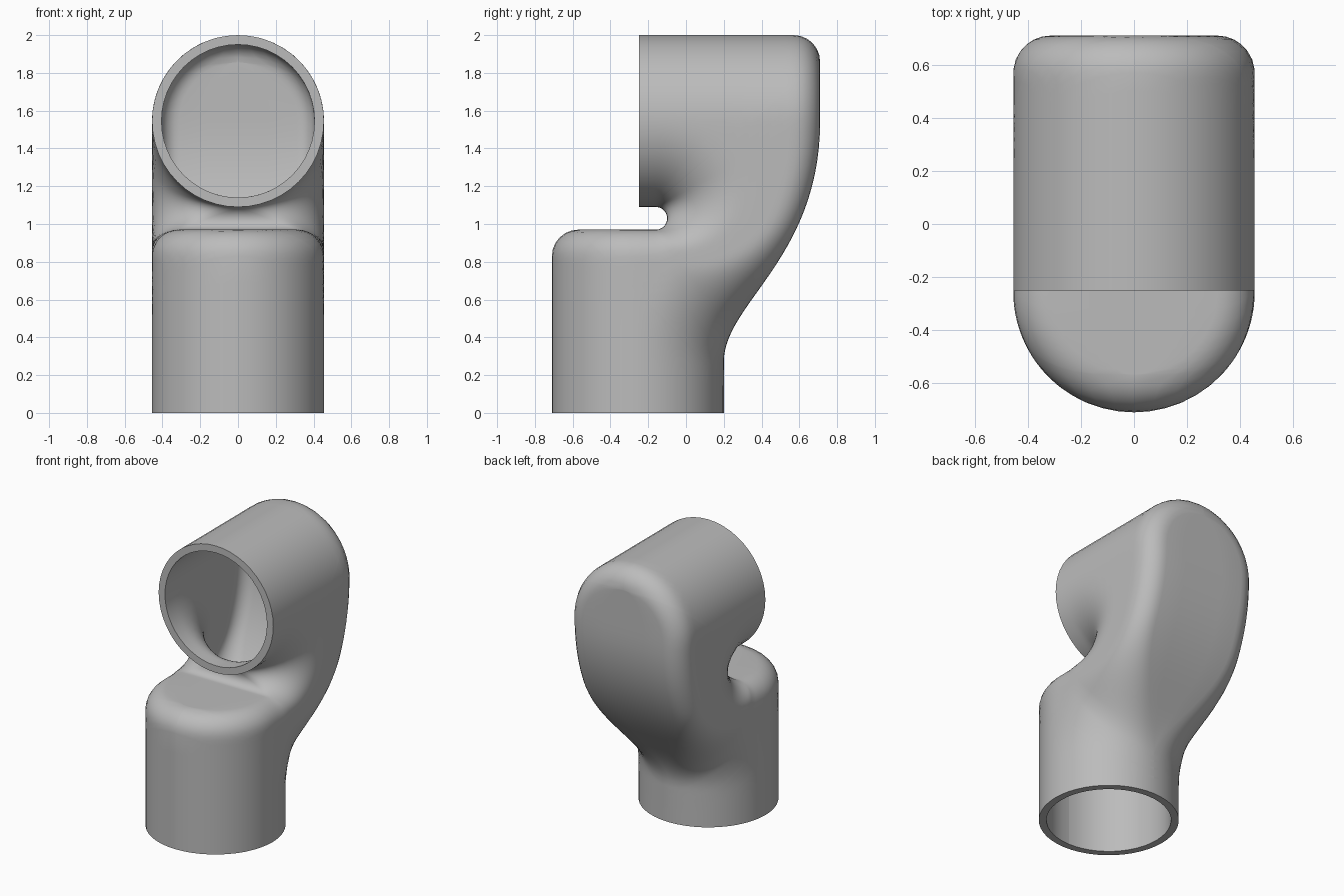
import bpy, bmesh
from math import sin, cos, pi, sqrt
from mathutils import Vector
from mathutils.geometry import interpolate_bezier, intersect_point_line

cube = bpy.data.objects.get("Cube")
if cube:
    bpy.data.objects.remove(cube)

R, EDGE, WALL = 0.455, 0.14, 0.05      # pipe radius, cap rounding, wall
AXIS_Y, AXIS_Z = -0.255, 1.545         # lower pipe and upper pipe axes
CAP_Z, CAP_Y = 0.97, 0.71              # closed ends of the two pipes
FLAT = R - EDGE
LOW, TOP, MOUTH = AXIS_Z - R, AXIS_Z + R, -0.25
NOTCH = Vector((-0.16, (CAP_Z + LOW) / 2))
NOTCH_R = (LOW - CAP_Z) / 2


def steps(n):
    return [i / n for i in range(1, n + 1)]


def line(a, b, n):
    return [Vector(a).lerp(Vector(b), t) for t in steps(n)]


def arc(centre, r, start, end, n):
    angles = [start + (end - start) * t for t in steps(n)]
    return [Vector((centre[0] + r * cos(a), centre[1] + r * sin(a))) for a in angles]


def smooth(t):
    t = min(max(t, 0), 1)
    return t * t * (3 - 2 * t)


# Side profile: matching front and back points, written as (y, z)
bend = interpolate_bezier(Vector((0.2, 0.27)), Vector((0.2, 0.58)),
                          Vector((CAP_Y, 0.82)), Vector((CAP_Y, AXIS_Z)), 29)
bend = [Vector(p[:2]) for p in bend]
notch = arc(NOTCH, NOTCH_R, -pi / 2, pi / 2, 24)

front = [Vector((AXIS_Y - R, 0))]
front += line(front[-1], (AXIS_Y - R, CAP_Z - EDGE), 6)
front += arc((AXIS_Y - FLAT, CAP_Z - EDGE), EDGE, pi, pi / 2, 6)
front += [Vector((AXIS_Y - FLAT * cos(t * pi / 2), CAP_Z)) for t in steps(8)]
front += line(front[-1], (NOTCH.x, CAP_Z), 4)
front += notch
front += line(front[-1], (MOUTH, LOW), 26)

back = [Vector((0.2, 0))]
back += line(back[-1], bend[0], 20)
back += bend[1:]
back += [Vector((CAP_Y, AXIS_Z + FLAT * sin(t * pi / 2))) for t in steps(8)]
back += arc((CAP_Y - EDGE, TOP - EDGE), EDGE, 0, pi / 2, 6)
back += line(back[-1], (MOUTH, TOP), 12)

# Edges that the sides of the body round over to
front_edge = [Vector((AXIS_Y - R, CAP_Z)), Vector((NOTCH.x, CAP_Z))] + notch + [front[-1]]
back_edge = [back[0]] + bend + [Vector((CAP_Y, TOP))]


def distance(p, path):
    best = 9
    for a, b in zip(path, path[1:]):
        t = intersect_point_line(p, a, b)[1]
        best = min(best, (p - a.lerp(b, min(max(t, 0), 1))).length)
    return best


def rounded(d, r):
    return R - r + sqrt(max(r * r - max(r - d, 0) ** 2, 0))


def round_pipe(w, off_axis):
    return sqrt(max(w * w - max(off_axis, 0) ** 2, 0))


def half_width(p, r_front, r_back):
    a = round_pipe(rounded(distance(p, front_edge), r_front), AXIS_Y - p.x)
    b = round_pipe(rounded(distance(p, back_edge), r_back), p.y - AXIS_Z)
    return min(a, b)


def make_ring(i, across=4, along=24):
    f, b = front[i], back[i]
    r_front = EDGE + FLAT * smooth((i - 24) / 24)
    r_back = R - FLAT * smooth((i - 20) / 20)
    side = []
    for k in range(along + 1):
        p = f.lerp(b, (1 - cos(pi * k / along)) / 2)
        side.append(Vector((half_width(p, r_front, r_back), p.x, p.y)))
    flip = [Vector((-v.x, v.y, v.z)) for v in side]
    ring = [flip[0].lerp(side[0], k / across) for k in range(across)]
    ring += side[:-1]
    ring += [side[-1].lerp(flip[-1], k / across) for k in range(across)]
    return ring + flip[:0:-1]


# Pipe body: rings lofted from the bottom opening to the front opening
bm = bmesh.new()
rings = [[bm.verts.new(v) for v in make_ring(i)] for i in range(len(front))]
for low, high in zip(rings, rings[1:]):
    for j in range(len(low)):
        k = (j + 1) % len(low)
        bm.faces.new((low[j], low[k], high[k], high[j]))
bmesh.ops.remove_doubles(bm, verts=bm.verts, dist=0.0001)
mesh = bpy.data.meshes.new("vent_pipe")
bm.to_mesh(mesh)
bm.free()
pipe = bpy.data.objects.new("vent_pipe", mesh)
bpy.context.collection.objects.link(pipe)

# Grey paint
grey = bpy.data.materials.new("plain_grey")
grey.use_nodes = True
grey.diffuse_color = (0.5, 0.5, 0.5, 1)
grey.node_tree.nodes["Principled BSDF"].inputs["Base Color"].default_value = grey.diffuse_color
mesh.materials.append(grey)

# Wall thickness, kept inside the outer surface
shell = pipe.modifiers.new("wall", 'SOLIDIFY')
shell.thickness = WALL
shell.offset = -1
bpy.ops.object.select_all(action='DESELECT')
pipe.select_set(True)
bpy.context.view_layer.objects.active = pipe
bpy.ops.object.modifier_apply(modifier="wall")
bpy.ops.object.shade_smooth_by_angle(angle=0.6)
